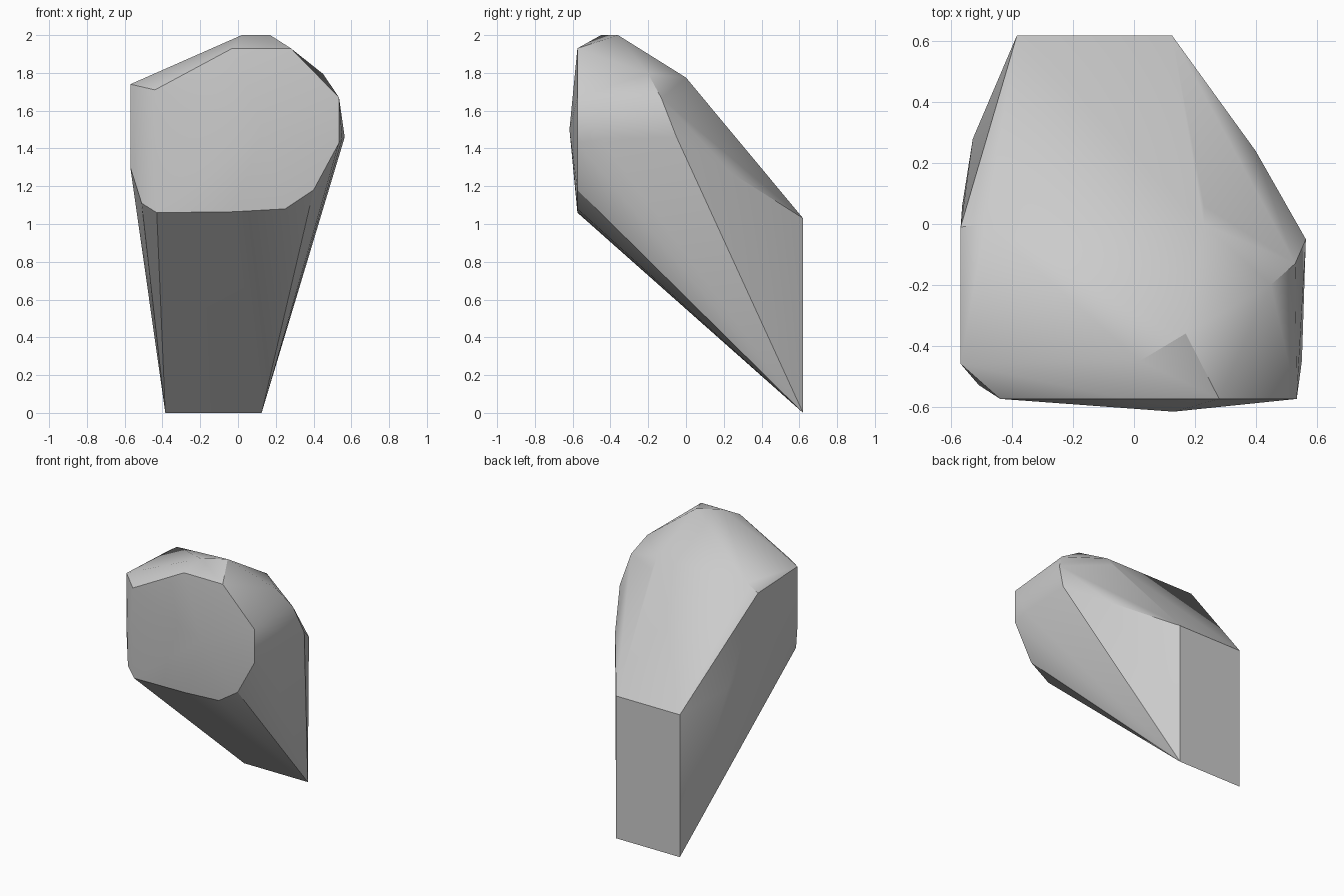
import bpy
import bmesh
from math import radians

# Remove the default cube
default_cube = bpy.data.objects.get("Cube")
if default_cube:
    bpy.data.objects.remove(default_cube, do_unlink=True)


def make_material(name, colour):
    material = bpy.data.materials.new(name)
    material.use_nodes = True
    material.diffuse_color = colour
    material.node_tree.nodes["Principled BSDF"].inputs["Base Color"].default_value = colour
    return material


def make_faceted_solid(name, points, material):
    """Wrap a convex faceted solid around its corner points."""
    bm = bmesh.new()
    for point in points:
        bm.verts.new(point)
    hull = bmesh.ops.convex_hull(bm, input=bm.verts)
    unused = {g for g in hull["geom_interior"] + hull["geom_unused"]
              if isinstance(g, bmesh.types.BMVert)}
    bmesh.ops.delete(bm, geom=list(unused), context="VERTS")
    bmesh.ops.dissolve_limit(bm, angle_limit=radians(1), verts=bm.verts, edges=bm.edges)
    bmesh.ops.recalc_face_normals(bm, faces=bm.faces)
    mesh = bpy.data.meshes.new(name)
    bm.to_mesh(mesh)
    bm.free()
    mesh.materials.append(material)
    solid = bpy.data.objects.new(name, mesh)
    bpy.context.collection.objects.link(solid)
    bpy.ops.object.select_all(action="DESELECT")
    solid.select_set(True)
    bpy.context.view_layer.objects.active = solid
    bpy.ops.object.shade_smooth_by_angle(angle=radians(30))
    return solid


# Rounded front face (x, z) with a slight bulge in the middle
front_outline = [(-.44, 1.71), (-.03, 1.93), (.28, 1.93), (.535, 1.67), (.535, 1.43),
                 (.4, 1.18), (.25, 1.08), (-.02, 1.065), (-.43, 1.06), (-.44, 1.45)]
points = [(x, -.575, z) for x, z in front_outline]
points.append((.13, -.617, 1.5))

# Flat upright back end
points += [(x, .62, z) for x in (-.385, .125) for z in (0, 1.03)]

# Chamfered right flank
points += [(-.57, -.46, 1.74), (-.57, -.46, 1.3), (-.51, -.53, 1.11),
           (-.57, -.01, 1.72), (-.565, .06, 1.3), (-.53, .28, 1.13)]

# Crown and the ridge where the sloping back begins
points += [(.02, -.45, 2), (.17, -.36, 2), (-.49, 0, 1.775),
           (.23, 0, 1.775), (.23, .06, 1.7)]

# Rounded left shoulder
points += [(.45, -.2, 1.795), (.53, -.13, 1.665), (.565, -.05, 1.46),
           (.552, -.45, 1.45), (.4, .24, 1.27)]

stone = make_material("stone grey", (.6, .6, .6, 1))
make_faceted_solid("faceted_rock", points, stone)
